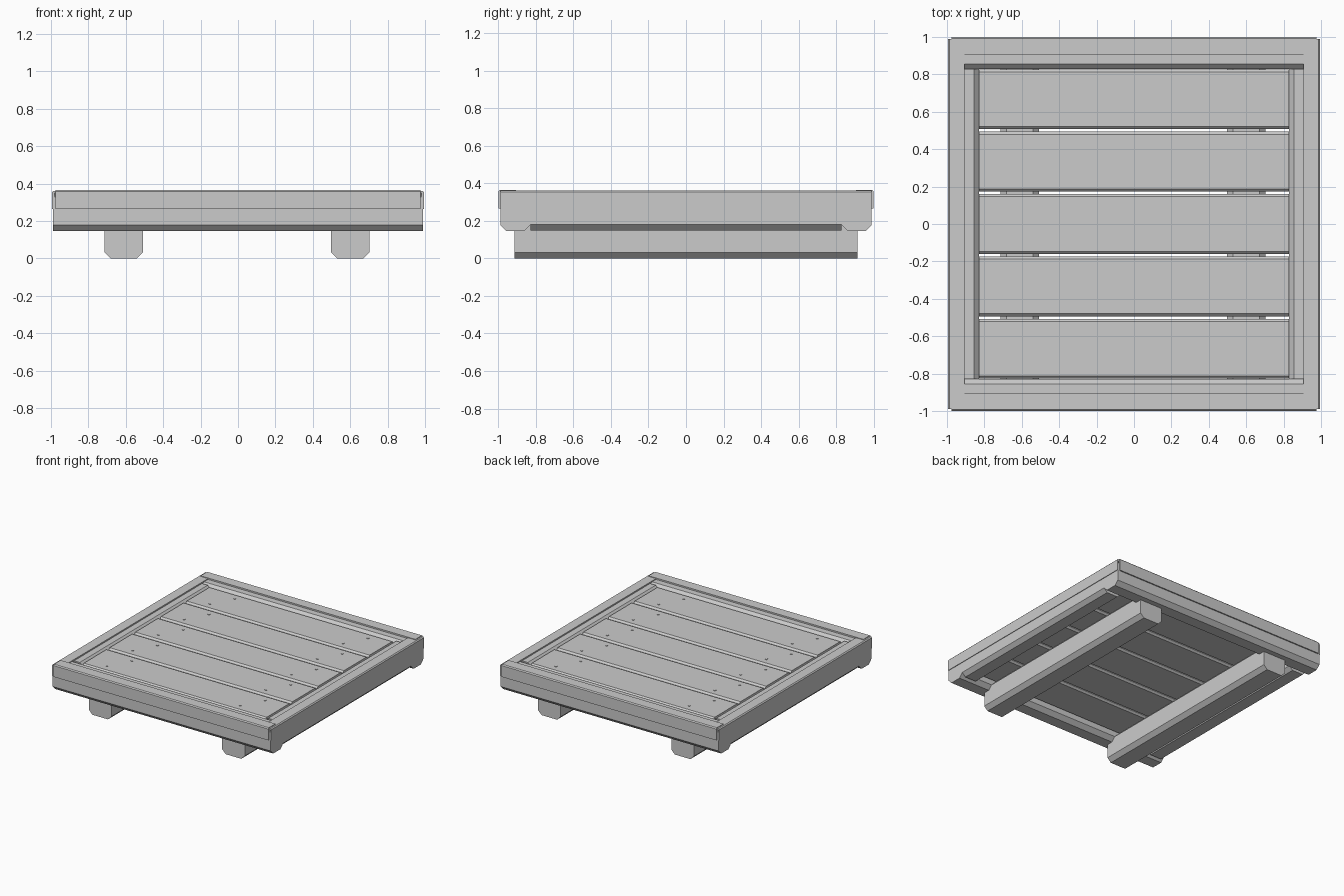
import bpy, bmesh, math
from mathutils import Matrix

if "Cube" in bpy.data.objects:
    bpy.data.objects.remove(bpy.data.objects["Cube"])


def make_object(name, bm):
    bmesh.ops.recalc_face_normals(bm, faces=bm.faces)
    mesh = bpy.data.meshes.new(name)
    bm.to_mesh(mesh)
    bm.free()
    obj = bpy.data.objects.new(name, mesh)
    bpy.context.collection.objects.link(obj)
    return obj


def extrude_profile(name, axis, length, profile):
    """Extrude a (offset, z) profile along x or y, centred on the origin."""
    bm = bmesh.new()
    rings = []
    for s in (-length / 2, length / 2):
        rings.append([bm.verts.new((s, p, z) if axis == 'x' else (p, s, z)) for p, z in profile])
    n = len(profile)
    for i in range(n):
        j = (i + 1) % n
        bm.faces.new((rings[0][i], rings[0][j], rings[1][j], rings[1][i]))
    bm.faces.new(rings[0])
    bm.faces.new(rings[1])
    return make_object(name, bm)


def beam(name, axis, length, centre, width, z0, z1, low, high):
    """Straight beam with chamfered long edges."""
    h = width / 2
    profile = [(-h + low, z0), (h - low, z0), (h, z0 + low), (h, z1 - high),
               (h - high, z1), (-h + high, z1), (-h, z1 - high), (-h, z0 + low)]
    return extrude_profile(name, axis, length, [(centre + p, z) for p, z in profile])


def edge_strip(name, axis, length, s, outer, top):
    """Thin angle strip wrapped over the outer top edge of a beam."""
    t, c, inner, bottom = 0.013, 0.008, 0.907, 0.265
    profile = [(outer, bottom), (outer, top - c), (outer - c, top), (inner, top),
               (inner, top - t), (outer - t, top - t), (outer - t, bottom)]
    return extrude_profile(name, axis, length, [(s * p, z) for p, z in profile])


# Skids under the deck
skid_x = (-0.61, 0.60)
for i, x in enumerate(skid_x):
    beam(f"skid_{i}", 'y', 1.83, x, 0.205, 0.0, 0.21, 0.032, 0.032)

# Frame beams with angle strips along their outer edges
for s, end, side in ((-1, "front", "left"), (1, "back", "right")):
    beam(f"{end}_frame_beam", 'x', 1.98, s * 0.91, 0.16, 0.145, 0.354, 0.033, 0.026)
    beam(f"{side}_frame_beam", 'y', 1.66, s * 0.91, 0.16, 0.15, 0.35, 0.03, 0.026)
    edge_strip(f"{end}_edge_strip", 'x', 1.95, s, 1.0, 0.366)
    edge_strip(f"{side}_edge_strip", 'y', 1.98, s, 0.995, 0.361)

# Deck slats with nail heads over each skid
for i in range(5):
    y = 0.667 - i * 0.3335
    beam(f"deck_slat_{i}", 'x', 1.66, y, 0.32, 0.21, 0.345, 0.014, 0.014)
    bm = bmesh.new()
    for x in skid_x:
        for dx, dy in ((-0.05, -0.09), (0.05, 0.09)):
            bmesh.ops.create_cone(bm, cap_ends=True, segments=8, radius1=0.01, radius2=0.01,
                                  depth=0.012, matrix=Matrix.Translation((x + dx, y + dy, 0.343)))
    make_object(f"nail_heads_{i}", bm)
